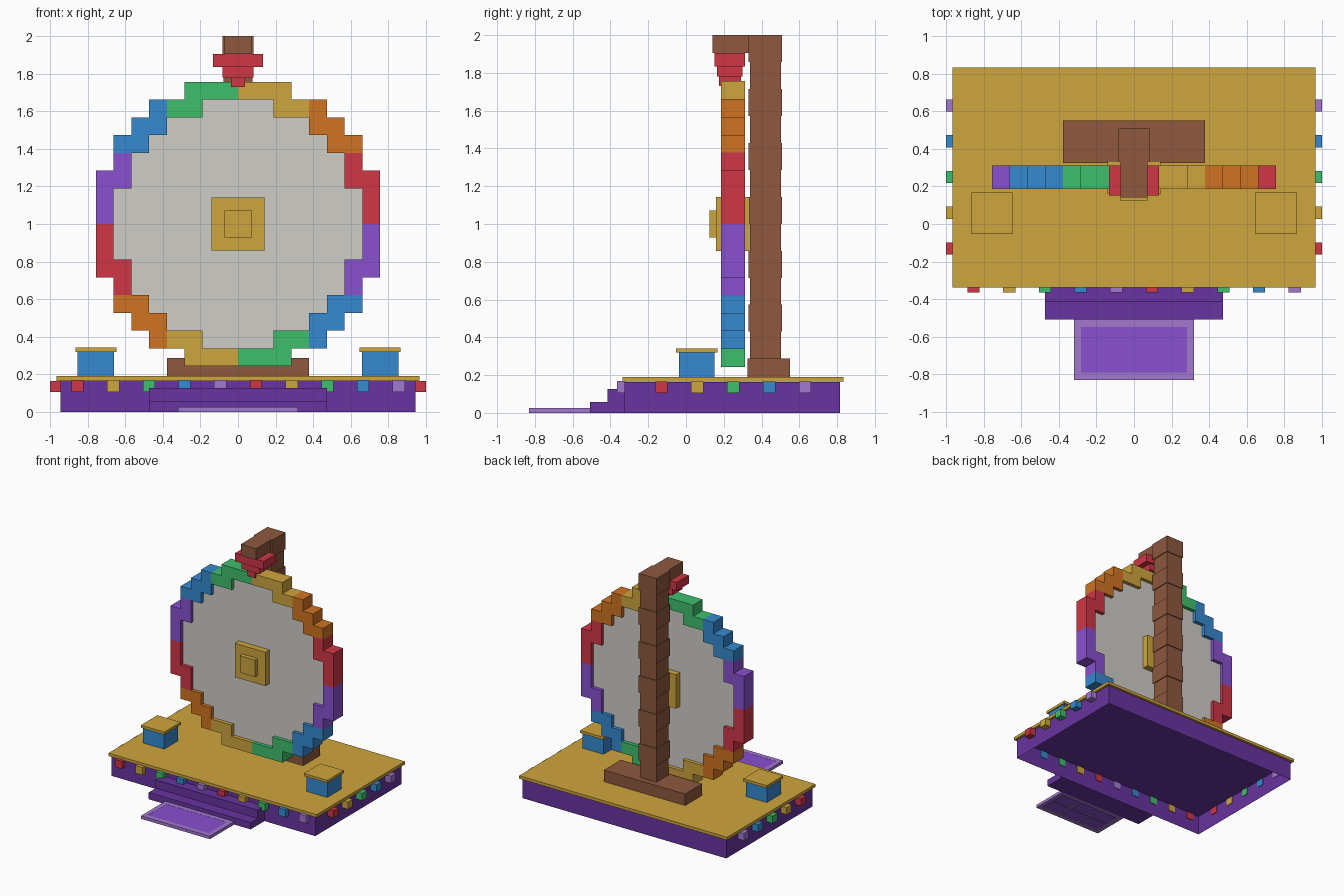
import bpy, bmesh, math

if "Cube" in bpy.data.objects:
    bpy.data.objects.remove(bpy.data.objects["Cube"])


def lin(c):
    c /= 255
    return c / 12.92 if c <= 0.04045 else ((c + 0.055) / 1.055) ** 2.4


def material(name, r, g, b):
    m = bpy.data.materials.new(name)
    m.diffuse_color = (lin(r), lin(g), lin(b), 1)
    m.use_nodes = True
    m.node_tree.nodes["Principled BSDF"].inputs["Base Color"].default_value = m.diffuse_color
    return m


RED = material("red", 208, 54, 70)
ORANGE = material("orange", 208, 116, 34)
GOLD = material("gold", 207, 166, 61)
GREEN = material("green", 63, 191, 108)
BLUE = material("blue", 54, 138, 208)
PURPLE = material("purple", 137, 80, 208)
LAVENDER = material("lavender", 162, 120, 207)
DEEP = material("deep purple", 104, 52, 160)
BROWN = material("brown", 142, 88, 61)
GREY = material("pale grey", 207, 205, 199)


def finish(name, bm, mats):
    me = bpy.data.meshes.new(name)
    bm.to_mesh(me)
    bm.free()
    for m in mats:
        me.materials.append(m)
    ob = bpy.data.objects.new(name, me)
    bpy.context.collection.objects.link(ob)
    return ob


def box(name, x, y, z, mat, open_bottom=False):
    """Box from (min, max) pairs on each axis."""
    bm = bmesh.new()
    bmesh.ops.create_cube(bm, size=1)
    for v in bm.verts:
        v.co = [p[0] + (c + 0.5) * (p[1] - p[0]) for c, p in zip(v.co, (x, y, z))]
    if open_bottom:
        bm.normal_update()
        low = [f for f in bm.faces if f.normal.z < -0.9]
        bmesh.ops.delete(bm, geom=low, context='FACES_ONLY')
    return finish(name, bm, [mat])


# Stepped wheel: half-widths in cells for each row away from the centre
U = 0.0945
OUTER = [8, 8, 8, 7, 7, 6, 5, 3]
INNER = [7, 7, 6, 6, 5, 4, 2, 0]
SECTORS = [RED, ORANGE, GOLD, GREEN, BLUE, PURPLE]


def inside(i, k, table):
    row = int(abs(k + 0.5))
    return abs(i + 0.5) < table[row]


def cell_plate(name, keep, y0, y1, mats):
    bm = bmesh.new()
    for i in range(-8, 8):
        for k in range(-8, 8):
            if keep(i, k):
                corners = [(i, k), (i + 1, k), (i + 1, k + 1), (i, k + 1)]
                bm.faces.new([bm.verts.new((a * U, y0, 1 + b * U)) for a, b in corners])
    bmesh.ops.remove_doubles(bm, verts=bm.verts[:], dist=0.001)
    front = bm.faces[:]
    ext = bmesh.ops.extrude_face_region(bm, geom=front, use_keep_orig=True)
    for v in ext["geom"]:
        if isinstance(v, bmesh.types.BMVert):
            v.co.y = y1
    bmesh.ops.recalc_face_normals(bm, faces=bm.faces[:])
    bm.normal_update()
    # Colour by 30 degree sector of the cell each face belongs to
    if len(mats) > 1:
        for f in bm.faces:
            p = f.calc_center_median() - f.normal * U / 2
            a = math.degrees(math.atan2(p.z - 1, p.x)) % 360
            f.material_index = int(a // 30) % len(mats)
    return finish(name, bm, mats)


cell_plate("wheel_rim", lambda i, k: inside(i, k, OUTER) and not inside(i, k, INNER),
           0.185, 0.312, SECTORS)
cell_plate("wheel_disc", lambda i, k: inside(i, k, INNER), 0.215, 0.282, [GREY])
box("hub_plate", (-0.142, 0.142), (0.16, 0.335), (0.858, 1.142), GOLD)
box("hub_cap", (-0.071, 0.071), (0.125, 0.17), (0.929, 1.071), GOLD)

# Platform
box("platform_base", (-0.945, 0.945), (-0.325, 0.815), (0, 0.164), DEEP, True)
box("platform_top", (-0.966, 0.966), (-0.337, 0.833), (0.165, 0.19), GOLD)

# Coloured studs along the front and both sides
STUDS = [RED, GOLD, GREEN, BLUE, LAVENDER]
H = 0.0325
for n in range(10):
    x = -0.854 + n * 0.19
    box("front_stud", (x - H, x + H), (-0.365, -0.32), (0.105, 0.169), STUDS[n % 5])
for n in range(5):
    y = -0.13 + n * 0.19
    for x in ((-1.0, -0.94), (0.94, 1.0)):
        box("side_stud", x, (y - H, y + H), (0.105, 0.165), STUDS[n])

# Steps and entry mat
box("lower_step", (-0.473, 0.473), (-0.508, -0.325), (0, 0.057), DEEP)
box("upper_step", (-0.473, 0.473), (-0.415, -0.325), (0.057, 0.127), DEEP)
Z = (0, 0.025)
for s in (-1, 1):
    box("mat_side", sorted((s * 0.282, s * 0.32)), (-0.83, -0.505), Z, LAVENDER)
box("mat_front", (-0.282, 0.282), (-0.83, -0.79), Z, LAVENDER)
box("mat_back", (-0.282, 0.282), (-0.548, -0.505), Z, LAVENDER)
box("mat_panel", (-0.282, 0.282), (-0.79, -0.548), (0.008, 0.024), PURPLE)
for x in (-0.094, 0.094):
    box("mat_rib", (x - 0.006, x + 0.006), (-0.79, -0.548), (0.001, 0.009), LAVENDER)
box("mat_cross_rib", (-0.282, 0.282), (-0.675, -0.663), (0.001, 0.009), LAVENDER)

# Side pedestals
for s in (-1, 1):
    box("pedestal", sorted((s * 0.66, s * 0.855)), (-0.037, 0.15), (0.19, 0.32), BLUE)
    box("pedestal_cap", sorted((s * 0.648, s * 0.866)), (-0.052, 0.167), (0.32, 0.342), GOLD)

# Post of stacked blocks, alternately wide and narrow
box("post_foot", (-0.377, 0.377), (0.325, 0.55), (0.19, 0.287), BROWN)
COUNT = 12
step = (2.0 - 0.287) / COUNT
for n in range(COUNT):
    r = 0.083 if n % 2 else 0.076
    box("post_block", (-r, r), (0.42 - r - 0.006, 0.42 + r + 0.006),
        (0.287 + n * step, 0.287 + (n + 1) * step), BROWN)
box("top_arm", (-0.071, 0.071), (0.14, 0.335), (1.905, 2.0), BROWN)

# Pointer, narrowing downward
box("pointer_top", (-0.132, 0.132), (0.152, 0.312), (1.835, 1.905), RED)
box("pointer_middle", (-0.083, 0.083), (0.165, 0.3), (1.78, 1.835), RED)
box("pointer_tip", (-0.036, 0.036), (0.175, 0.29), (1.73, 1.78), RED)
